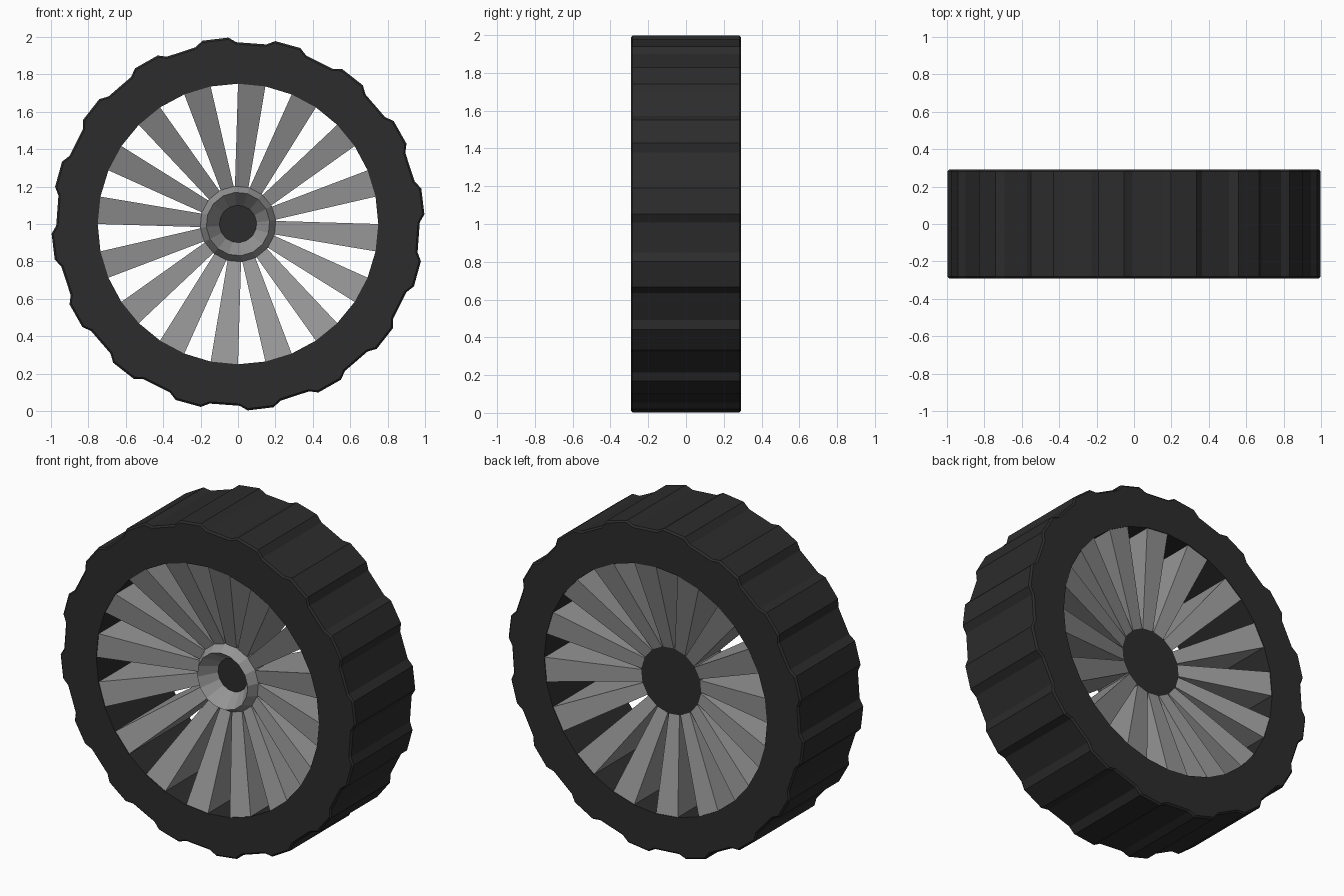
import bpy, bmesh
from math import sin, cos, radians

if "Cube" in bpy.data.objects:
    bpy.data.objects.remove(bpy.data.objects["Cube"])

N = 16            # spokes and tread lugs
STEP = 360 / N


def polar(a, r, y):
    """Point on the wheel; angle in degrees clockwise from the top, seen from the front."""
    a = radians(a)
    return (r * sin(a), y, 1 + r * cos(a))


def material(name, v):
    m = bpy.data.materials.new(name)
    m.diffuse_color = (v, v, v, 1)
    m.use_nodes = True
    m.node_tree.nodes["Principled BSDF"].inputs["Base Color"].default_value = m.diffuse_color
    return m


def finish(bm, name, *mats):
    bmesh.ops.recalc_face_normals(bm, faces=bm.faces)
    me = bpy.data.meshes.new(name)
    bm.to_mesh(me)
    bm.free()
    ob = bpy.data.objects.new(name, me)
    bpy.context.collection.objects.link(ob)
    for m in mats:
        me.materials.append(m)
    return ob


def bridge(bm, a, b):
    n = len(a)
    for i in range(n):
        j = (i + 1) % n
        bm.faces.new((a[i], a[j], b[j], b[i]))


rubber = material("rubber", 0.025)
metal = material("metal", 0.3)

# Tire: lugged outer outline, 32-sided bore, small edge chamfer
lug = [(-6.5, 0.972), (-4, 0.998), (4, 0.998), (6.5, 0.972)]
outer = [(i * STEP - 7 + da, r) for i in range(N) for da, r in lug]
bore = [(-16.875 + k * 5.625, 0.75 if k % 2 else 0.75 * cos(radians(5.625)))
        for k in range(4 * N)]
bm = bmesh.new()
rings = []
for outline, inset, y in ((outer, 0, -0.282), (outer, 0, 0.282), (outer, 0.01, 0.292),
                          (bore, 0, 0.292), (bore, 0, -0.292), (outer, 0.01, -0.292)):
    rings.append([bm.verts.new(polar(a, r - inset, y)) for a, r in outline])
for k in range(len(rings)):
    bridge(bm, rings[k], rings[(k + 1) % len(rings)])
finish(bm, "tire", rubber)

# Spokes: tapered blades, shallow at the hub and full depth at the tire
bm = bmesh.new()
for i in range(N):
    mid = i * STEP + STEP / 4
    ends = []
    for r, half, y0, y1 in ((0.195, 10.5, -0.09, 0.14), (0.75, 5.625, -0.288, 0.288)):
        ends.append([bm.verts.new(polar(mid + s * half, r, y))
                     for s, y in ((-1, y0), (1, y0), (1, y1), (-1, y1))])
    bridge(bm, ends[0], ends[1])
    bm.faces.new(ends[0])
    bm.faces.new(ends[1])
finish(bm, "spokes", metal)

# Hub: recessed front funnel, sloped collar and barrel, dark end caps
bm = bmesh.new()
rings = [[bm.verts.new(polar(i * STEP + STEP / 4 + STEP / 2, r, y)) for i in range(N)]
         for r, y in ((0.1, -0.05), (0.17, -0.15), (0.205, -0.09), (0.205, 0.142))]
for a, b in zip(rings, rings[1:]):
    bridge(bm, a, b)
for cap in (rings[0], rings[-1]):
    bm.faces.new(cap).material_index = 1
finish(bm, "hub", metal, rubber)
